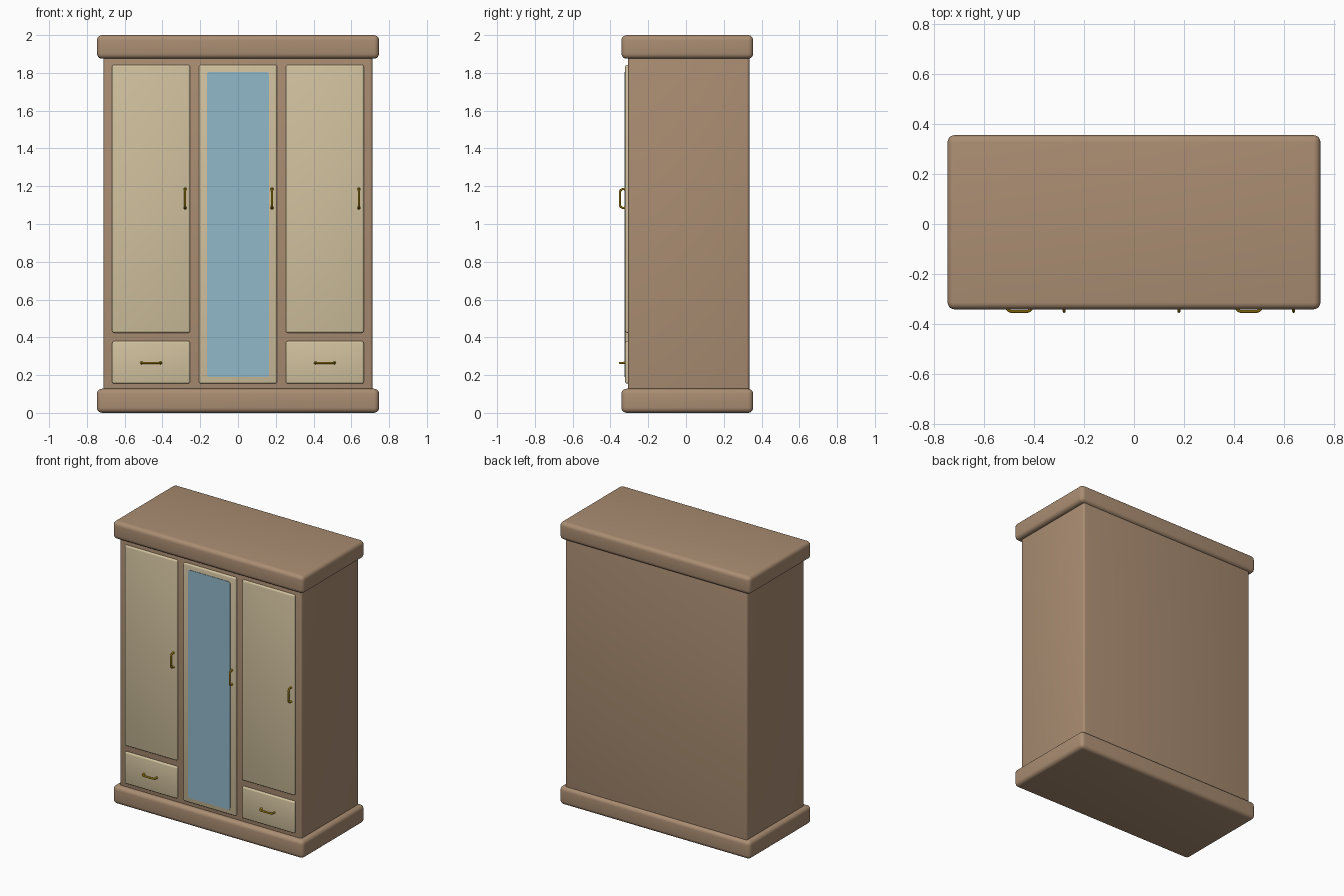
import bpy, bmesh, math
from mathutils import Vector

if "Cube" in bpy.data.objects:
    bpy.data.objects.remove(bpy.data.objects["Cube"])


def material(name, rgb):
    m = bpy.data.materials.new(name)
    lin = [((c / 255 + 0.055) / 1.055) ** 2.4 for c in rgb]
    m.diffuse_color = (*lin, 1)
    m.use_nodes = True
    m.node_tree.nodes["Principled BSDF"].inputs["Base Color"].default_value = m.diffuse_color
    return m


WOOD = material("brown_wood", (170, 141, 114))
CREAM = material("cream_panel", (209, 193, 158))
GLASS = material("mirror_blue", (146, 184, 201))
GOLD = material("gold_metal", (212, 172, 28))


def finish(ob, mat):
    ob.data.materials.append(mat)
    bpy.ops.object.select_all(action='DESELECT')
    ob.select_set(True)
    bpy.context.view_layer.objects.active = ob
    bpy.ops.object.shade_smooth_by_angle(angle=math.radians(35))


def box(name, lo, hi, mat, radius, segments=4, along=None):
    """Box between two corners with rounded edges (all, or only those along one axis)."""
    bm = bmesh.new()
    bmesh.ops.create_cube(bm, size=1)
    for v in bm.verts:
        v.co = Vector([(a + b) / 2 + c * (b - a) for a, b, c in zip(lo, hi, v.co)])
    edges = [e for e in bm.edges if along is None
             or abs((e.verts[0].co - e.verts[1].co).normalized()[along]) > 0.9]
    bmesh.ops.bevel(bm, geom=edges, offset=radius, segments=segments,
                    profile=0.5, affect='EDGES')
    me = bpy.data.meshes.new(name)
    bm.to_mesh(me)
    bm.free()
    ob = bpy.data.objects.new(name, me)
    bpy.context.collection.objects.link(ob)
    finish(ob, mat)


def handle(name, x, z, vertical):
    """Bow handle: round bar with curved corners and slightly thicker feet."""
    half, out, r = 0.05, 0.033, 0.018
    pts = [(-half, 0.006, 1.5), (-half, -0.004, 1.4)]
    for i in range(6):
        a = math.pi / 2 * i / 5
        pts.append((-half + r - r * math.cos(a), -out + 0.004 + r - 0.004 - r * math.sin(a), 1.0))
    pts += [(-u, w, s) for u, w, s in reversed(pts)]
    cu = bpy.data.curves.new(name, 'CURVE')
    cu.dimensions = '3D'
    cu.bevel_depth = 0.006
    cu.bevel_resolution = 3
    cu.use_fill_caps = True
    sp = cu.splines.new('POLY')
    sp.points.add(len(pts) - 1)
    for p, (u, w, s) in zip(sp.points, pts):
        p.co = (x, -0.317 + w, z + u, 1) if vertical else (x + u, -0.317 + w, z, 1)
        p.radius = s
    ob = bpy.data.objects.new(name, cu)
    bpy.context.collection.objects.link(ob)
    bpy.ops.object.select_all(action='DESELECT')
    ob.select_set(True)
    bpy.context.view_layer.objects.active = ob
    bpy.ops.object.convert(target='MESH')
    finish(bpy.context.object, GOLD)


# Carcass with plinth and cornice
box("carcass", (-0.712, -0.307, 0.06), (0.712, 0.335, 1.94), WOOD, 0.014)
box("plinth", (-0.747, -0.342, 0.0), (0.747, 0.356, 0.128), WOOD, 0.028, 5)
box("cornice", (-0.747, -0.342, 1.875), (0.747, 0.356, 2.0), WOOD, 0.028, 5)

# Doors, drawers and handles
W = 0.206
for side, x in (("left", -0.46), ("middle", 0.0), ("right", 0.46)):
    bottom = 0.155 if side == "middle" else 0.424
    box(side + "_door", (x - W, -0.322, bottom), (x + W, -0.29, 1.842), CREAM, 0.01, 3)
    handle(side + "_door_handle", x + 0.18, 1.135, True)
    if side != "middle":
        box(side + "_drawer", (x - W, -0.322, 0.155), (x + W, -0.29, 0.38), CREAM, 0.01, 3)
        handle(side + "_drawer_handle", x, 0.265, False)

# Mirror plate on the middle door
box("mirror", (-0.165, -0.325, 0.19), (0.165, -0.319, 1.805), GLASS, 0.014, 4, along=1)
